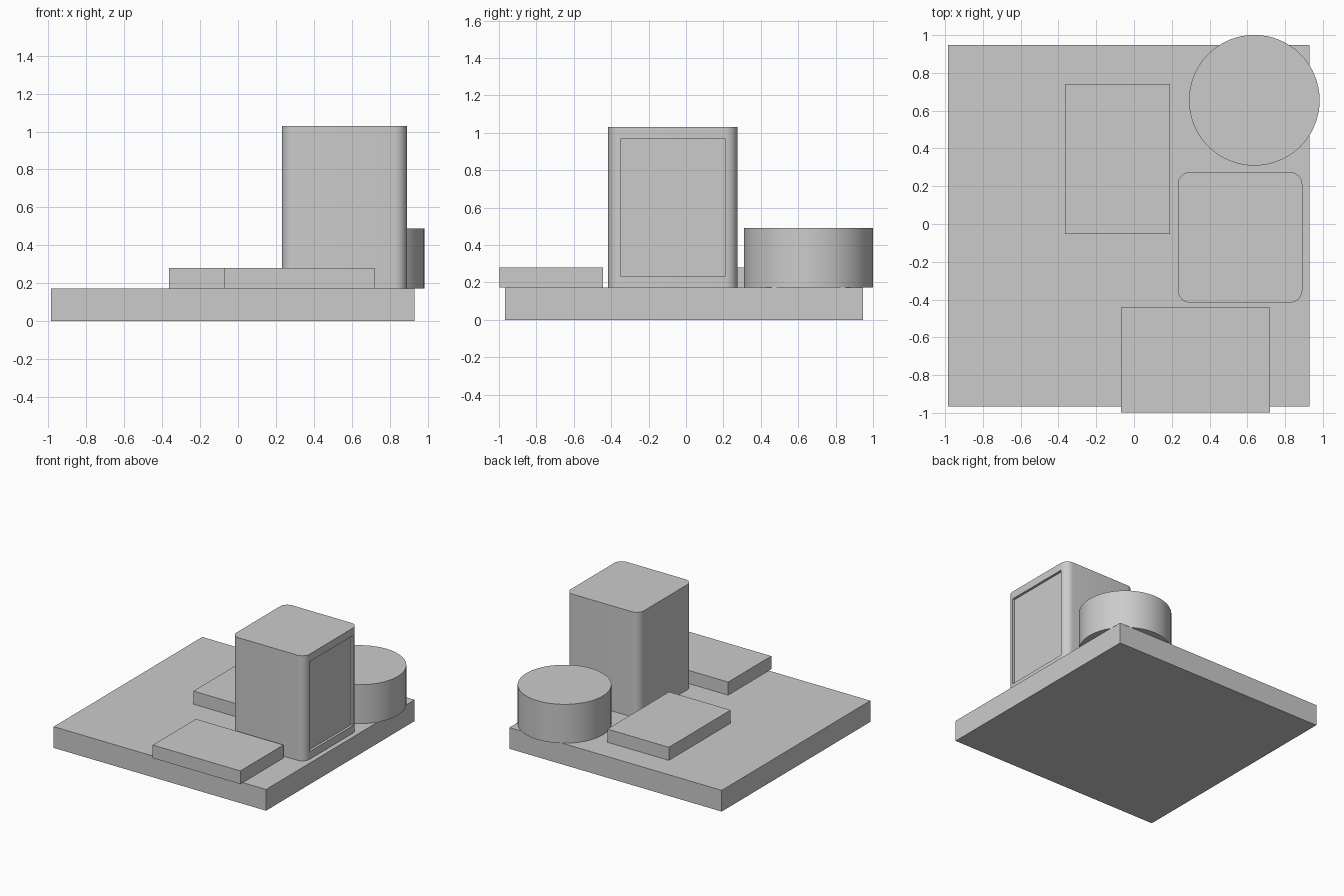
import bpy
import bmesh
from math import radians
from mathutils import Vector

if "Cube" in bpy.data.objects:
    bpy.data.objects.remove(bpy.data.objects["Cube"], do_unlink=True)

GREY = (0.6, 0.6, 0.6, 1)
grey = bpy.data.materials.new("plain grey")
grey.use_nodes = True
grey.diffuse_color = GREY
grey.node_tree.nodes["Principled BSDF"].inputs["Base Color"].default_value = GREY

BASE_TOP = 0.173


def finish(bm, name, smooth=False):
    bmesh.ops.recalc_face_normals(bm, faces=bm.faces)
    mesh = bpy.data.meshes.new(name)
    bm.to_mesh(mesh)
    bm.free()
    mesh.materials.append(grey)
    obj = bpy.data.objects.new(name, mesh)
    bpy.context.collection.objects.link(obj)
    if smooth:
        bpy.ops.object.select_all(action="DESELECT")
        obj.select_set(True)
        bpy.context.view_layer.objects.active = obj
        bpy.ops.object.shade_smooth_by_angle(angle=radians(30))
    return obj


def box(low, high):
    bm = bmesh.new()
    low, high = Vector(low), Vector(high)
    bmesh.ops.create_cube(bm, size=1)
    bmesh.ops.scale(bm, vec=high - low, verts=bm.verts)
    bmesh.ops.translate(bm, vec=(low + high) / 2, verts=bm.verts)
    return bm


# Base board and the two low slabs
finish(box((-0.985, -0.967, 0), (0.93, 0.947, BASE_TOP)), "base_board")
finish(box((-0.365, -0.053, BASE_TOP), (0.19, 0.742, 0.28)), "back_slab")
finish(box((-0.07, -0.998, BASE_TOP), (0.72, -0.443, 0.28)), "front_slab")

# Round drum overhanging the back corner
bm = bmesh.new()
bmesh.ops.create_cone(bm, cap_ends=True, segments=64, radius1=0.346,
                      radius2=0.346, depth=0.49 - BASE_TOP)
bmesh.ops.translate(bm, vec=(0.637, 0.655, (0.49 + BASE_TOP) / 2), verts=bm.verts)
finish(bm, "drum", smooth=True)

# Tower with rounded upright edges
bm = box((0.232, -0.416, BASE_TOP), (0.891, 0.275, 1.03))
upright = [e for e in bm.edges if abs(e.verts[0].co.z - e.verts[1].co.z) > 0.1]
bmesh.ops.bevel(bm, geom=upright, offset=0.065, segments=8, profile=0.5,
                affect="EDGES")

# Shallow recess across the flat of the tower's left side
bm.normal_update()
for z in (0.235, 0.968):
    side = [f for f in bm.faces if f.normal.x > 0.999]
    geom = set(side)
    for f in side:
        geom.update(f.edges, f.verts)
    bmesh.ops.bisect_plane(bm, geom=list(geom), plane_co=(0, 0, z),
                           plane_no=(0, 0, 1))
    bm.normal_update()
panel = max((f for f in bm.faces if f.normal.x > 0.999), key=lambda f: f.calc_area())
new = bmesh.ops.extrude_discrete_faces(bm, faces=[panel])["faces"]
bmesh.ops.translate(bm, vec=(-0.02, 0, 0), verts=new[0].verts)
finish(bm, "tower", smooth=True)
